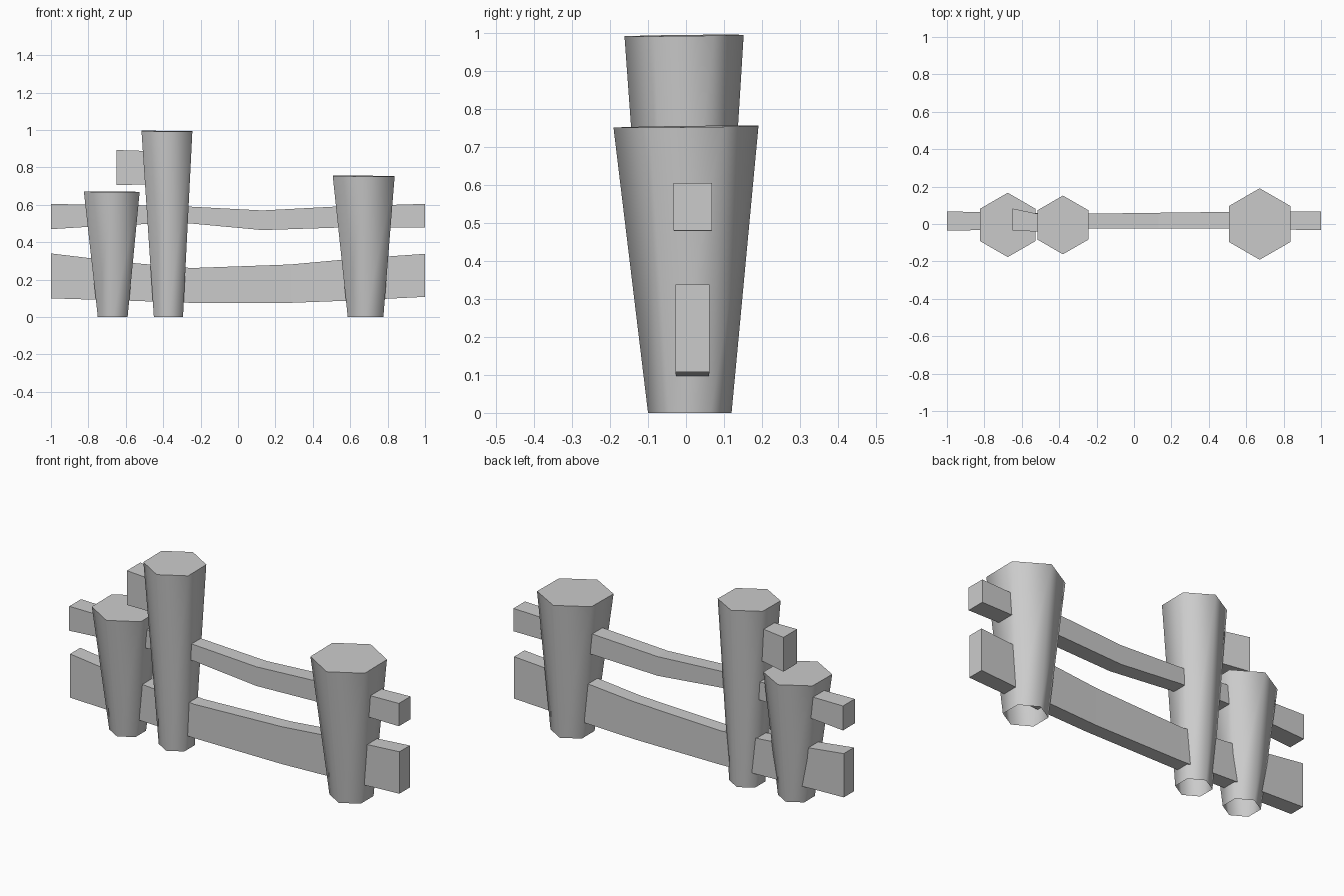
import bpy
import bmesh
from math import sin, cos, radians

old = bpy.data.objects.get("Cube")
if old:
    bpy.data.objects.remove(old, do_unlink=True)

GREY = (0.6, 0.6, 0.6, 1)
mat = bpy.data.materials.new("plain grey")
mat.use_nodes = True
mat.diffuse_color = GREY
mat.node_tree.nodes["Principled BSDF"].inputs["Base Color"].default_value = GREY


def finish(name, bm):
    bmesh.ops.recalc_face_normals(bm, faces=bm.faces)
    mesh = bpy.data.meshes.new(name)
    bm.to_mesh(mesh)
    bm.free()
    mesh.materials.append(mat)
    obj = bpy.data.objects.new(name, mesh)
    bpy.context.collection.objects.link(obj)
    return obj


def post(name, bottom, top):
    """Flared six-sided post, capped on top and open below; ends are (x, y, z, radius)."""
    bm = bmesh.new()
    rings = []
    for x, y, z, r in (bottom, top):
        rings.append([bm.verts.new((x + r * cos(radians(30 + 60 * i)),
                                    y + r * sin(radians(30 + 60 * i)), z))
                      for i in range(6)])
    low, high = rings
    for i in range(6):
        j = (i + 1) % 6
        bm.faces.new((low[i], low[j], high[j], high[i])).smooth = True
    # slightly tilted sawn top
    for v in high:
        v.co.z += 0.012 * (v.co.y - top[1]) - 0.01 * (v.co.x - top[0])
    bm.faces.new(high)
    for edge in bm.edges:
        edge.smooth = not all(v in high for v in edge.verts)
    return finish(name, bm)


def rail(name, sections):
    """Four-sided beam through sections (x, z low, z high, y front, y back)."""
    bm = bmesh.new()
    rings = [[bm.verts.new((x, y, z)) for y, z in
              ((y0, z0), (y1, z0), (y1, z1), (y0, z1))]
             for x, z0, z1, y0, y1 in sections]
    for a, b in zip(rings, rings[1:]):
        for i in range(4):
            j = (i + 1) % 4
            bm.faces.new((a[i], a[j], b[j], b[i]))
    bm.faces.new(rings[0])
    bm.faces.new(rings[-1])
    return finish(name, bm)


# Upright posts
post("short_post", (-0.67, 0, 0, 0.092), (-0.675, -0.005, 0.67, 0.172))
post("tall_post", (-0.372, 0, 0, 0.09), (-0.38, -0.005, 0.994, 0.157))
post("left_post", (0.682, 0.01, 0, 0.11), (0.672, 0, 0.754, 0.191))

# Sagging rails
rail("upper_rail", [(-1, 0.47, 0.604, -0.035, 0.067),
                    (-0.6, 0.495, 0.6, -0.03, 0.06),
                    (-0.25, 0.5, 0.59, -0.025, 0.055),
                    (0.13, 0.465, 0.57, -0.025, 0.06),
                    (0.53, 0.478, 0.591, -0.025, 0.065),
                    (1, 0.48, 0.605, -0.033, 0.068)])
rail("lower_rail", [(-1, 0.1, 0.34, -0.028, 0.06),
                    (-0.6, 0.088, 0.292, -0.026, 0.058),
                    (-0.25, 0.076, 0.262, -0.022, 0.055),
                    (0.28, 0.076, 0.281, -0.022, 0.055),
                    (0.6, 0.088, 0.31, -0.025, 0.058),
                    (1, 0.108, 0.338, -0.028, 0.062)])

# Broken rail stub on the tall post
rail("broken_stub", [(-0.65, 0.705, 0.893, -0.035, 0.083),
                     (-0.4, 0.712, 0.885, -0.045, 0.03)])
